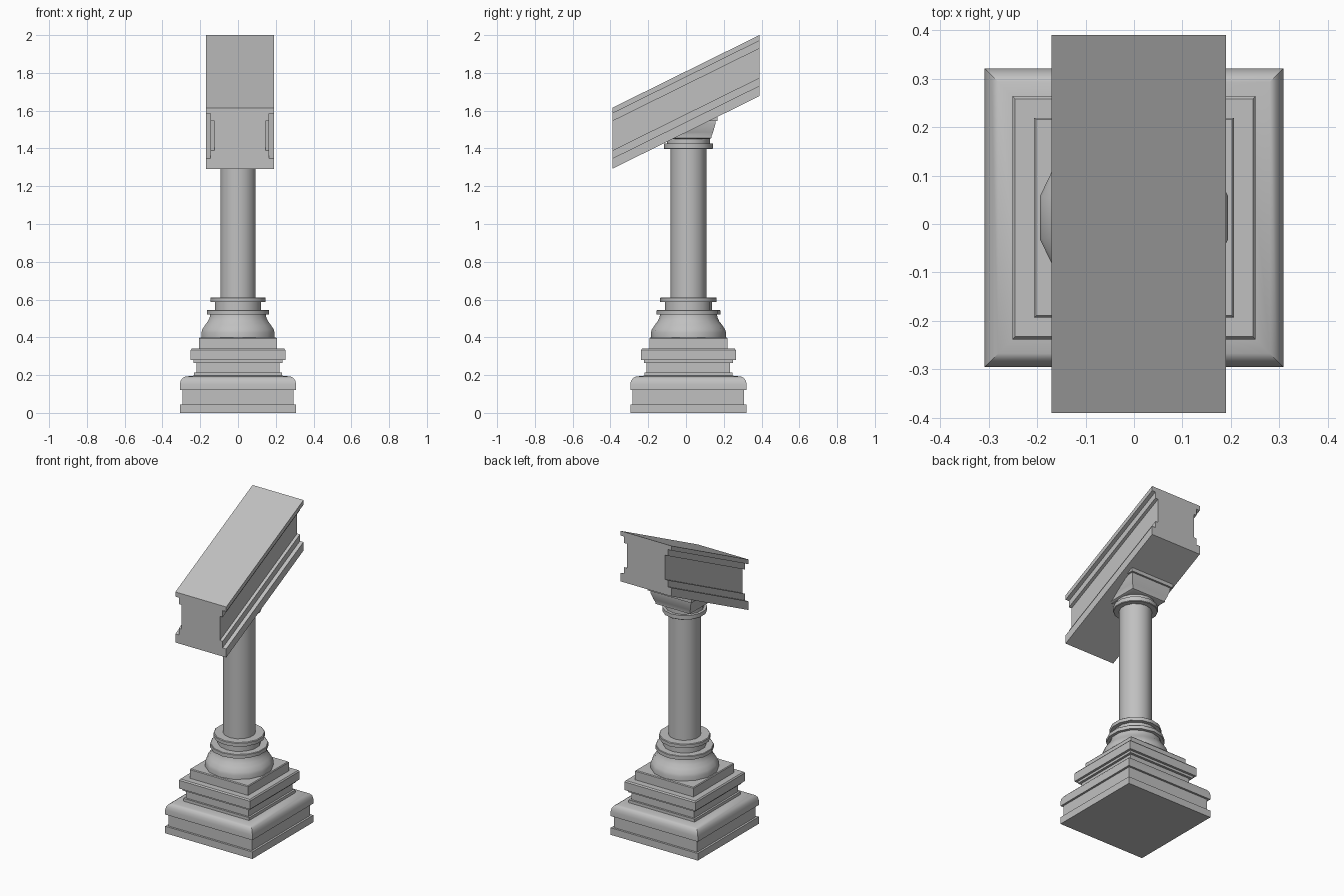
import bpy, bmesh, math
from mathutils import Vector

cube = bpy.data.objects.get("Cube")
if cube:
    bpy.data.objects.remove(cube)

stone = bpy.data.materials.new("grey stone")
stone.use_nodes = True
colour = (0.53, 0.53, 0.53, 1)
stone.diffuse_color = colour
stone.node_tree.nodes["Principled BSDF"].inputs["Base Color"].default_value = colour

CENTRE = Vector((0, 0.013, 0))
SLOPE = 0.494          # rise of the beam per unit of y
BEAM_BOTTOM = 1.485    # underside height at y = 0


def finish(name, bm):
    bmesh.ops.recalc_face_normals(bm, faces=bm.faces)
    mesh = bpy.data.meshes.new(name)
    bm.to_mesh(mesh)
    bm.free()
    mesh.materials.append(stone)
    obj = bpy.data.objects.new(name, mesh)
    bpy.context.collection.objects.link(obj)
    bpy.ops.object.select_all(action="DESELECT")
    obj.select_set(True)
    bpy.context.view_layer.objects.active = obj
    bpy.ops.object.shade_smooth_by_angle(angle=math.radians(32))


def moulding(name, profile, sides, cut=False):
    """Stack rings from (half width, height) pairs; four sides gives a square."""
    bm = bmesh.new()
    square = sides == 4
    start = math.pi / 4 if square else math.pi / 2
    rings = []
    for half, z in profile:
        r = half / math.cos(math.pi / sides)
        ring = []
        for i in range(sides):
            a = start + math.tau * i / sides
            ring.append(bm.verts.new(CENTRE + Vector((r * math.cos(a), r * math.sin(a), z))))
        rings.append(ring)
    for low, high in zip(rings, rings[1:]):
        for i in range(sides):
            j = (i + 1) % sides
            bm.faces.new((low[i], low[j], high[j], high[i]))
    bm.faces.new(rings[0][::-1])
    bm.faces.new(rings[-1])
    if cut:  # trim just inside the sloping underside of the beam
        bmesh.ops.bisect_plane(
            bm, geom=bm.verts[:] + bm.edges[:] + bm.faces[:],
            plane_co=(0, 0, BEAM_BOTTOM + 0.015), plane_no=(0, -SLOPE, 1),
            clear_outer=True)
        bmesh.ops.holes_fill(bm, edges=[e for e in bm.edges if e.is_boundary])
    finish(name, bm)


# Square pedestal
moulding("lower_plinth", [
    (0.308, 0), (0.308, 0.045), (0.295, 0.045), (0.295, 0.12), (0.308, 0.12),
    (0.308, 0.15), (0.304, 0.17), (0.294, 0.184), (0.28, 0.192), (0.235, 0.197)], 4)
moulding("middle_plinth", [
    (0.233, 0.19), (0.233, 0.215), (0.221, 0.215), (0.221, 0.265),
    (0.236, 0.265), (0.236, 0.28), (0.251, 0.28), (0.251, 0.332), (0.245, 0.34)], 4)
moulding("upper_plinth", [(0.206, 0.335), (0.206, 0.395), (0.202, 0.4)], 4)

# Round base, shaft and collar
moulding("column_base", [
    (0.194, 0.395), (0.194, 0.425), (0.189, 0.442), (0.174, 0.465), (0.159, 0.485),
    (0.15, 0.505), (0.147, 0.52), (0.165, 0.52), (0.165, 0.542), (0.162, 0.545),
    (0.122, 0.545), (0.122, 0.587), (0.146, 0.587), (0.146, 0.608), (0.142, 0.612)], 14)
moulding("column_shaft", [(0.093, 0.6), (0.093, 1.41)], 14)
moulding("column_collar", [
    (0.124, 1.397), (0.127, 1.4), (0.127, 1.425), (0.11, 1.425), (0.11, 1.46)], 14, cut=True)

# Square stepped capital under the beam
moulding("capital", [
    (0.112, 1.45), (0.122, 1.455), (0.122, 1.465), (0.13, 1.485), (0.143, 1.53),
    (0.143, 1.545), (0.155, 1.545), (0.155, 1.6)], 4, cut=True)

# Sloping beam with stepped grooves along both sides
bm = bmesh.new()
half_section = [(0.18, 0), (0.18, 0.055), (0.155, 0.055), (0.155, 0.097),
                (0.135, 0.097), (0.135, 0.252), (0.155, 0.252), (0.155, 0.293),
                (0.18, 0.293), (0.18, 0.323)]
section = half_section + [(-x, z) for x, z in reversed(half_section)]
ends = [[bm.verts.new((0.01 + x, y, BEAM_BOTTOM + z + SLOPE * y)) for x, z in section]
        for y in (-0.39, 0.39)]
for i in range(len(section)):
    j = (i + 1) % len(section)
    bm.faces.new((ends[0][i], ends[0][j], ends[1][j], ends[1][i]))
for end in ends:
    bm.faces.new(end)
finish("sloping_beam", bm)
